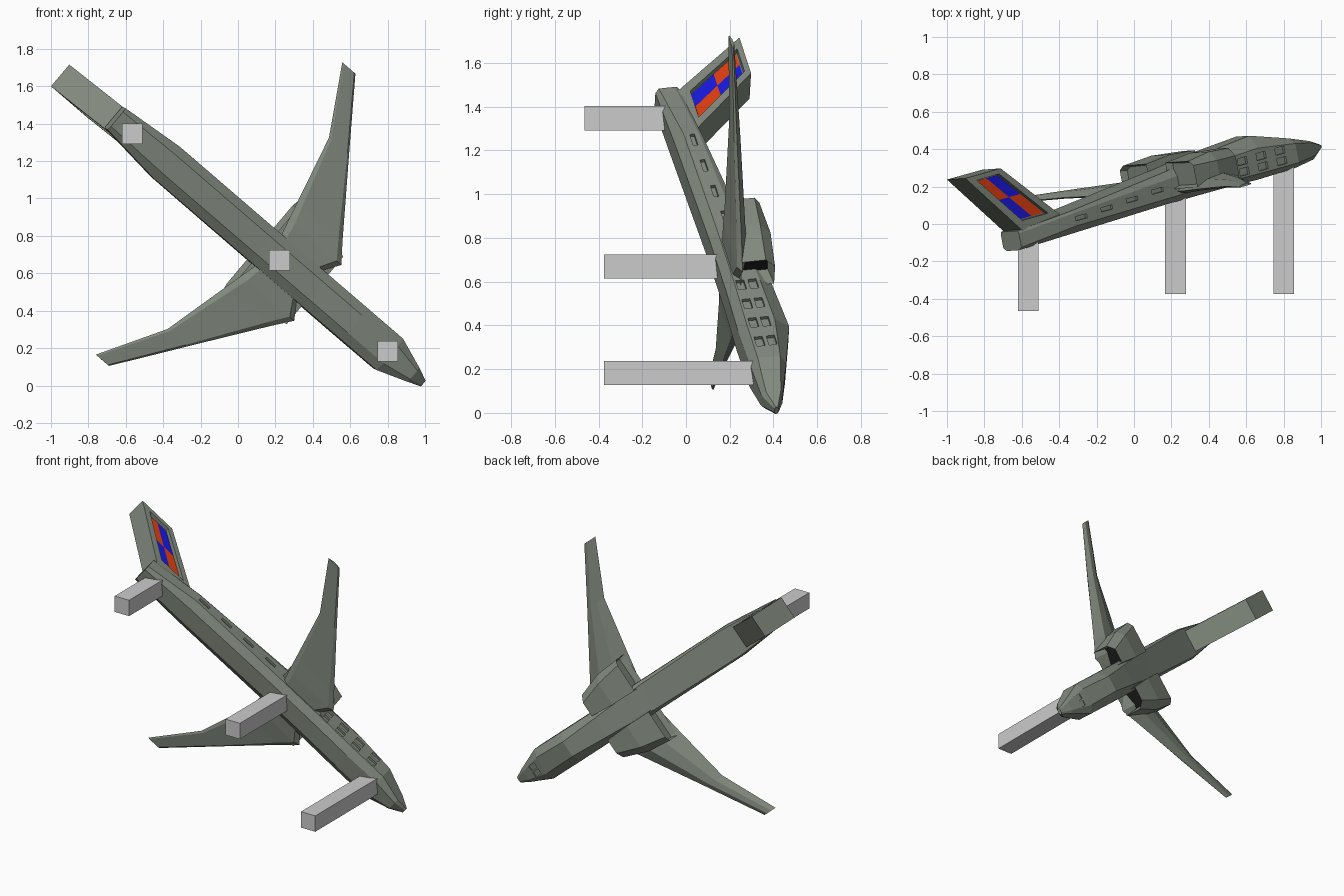
import bpy, bmesh
from mathutils import Matrix, Vector

cube = bpy.data.objects.get("Cube")
if cube:
    bpy.data.objects.remove(cube, do_unlink=True)

# Aircraft frame: side, forward and up axes, tilted in the world
FWD = Vector((0.742, 0.208, -0.638)).normalized()
SIDE = Vector((0.640, 0.044, 0.767))
SIDE = (SIDE - FWD * SIDE.dot(FWD)).normalized()
UP = SIDE.cross(FWD)
FRAME = Matrix((SIDE, FWD, UP)).transposed().to_4x4()
FRAME.translation = Vector((-0.065, 0.165, 0.915))


def material(name, rgb):
    m = bpy.data.materials.new(name)
    m.use_nodes = True
    m.diffuse_color = (*rgb, 1)
    node = next(n for n in m.node_tree.nodes if n.type == 'BSDF_PRINCIPLED')
    node.inputs["Base Color"].default_value = (*rgb, 1)
    node.inputs["Roughness"].default_value = 0.7
    return m


HULL = material("grey_green", (0.23, 0.26, 0.215))
PEG = material("light_grey", (0.6, 0.6, 0.6))
RED = material("red", (0.75, 0.05, 0.005))
BLUE = material("blue", (0.01, 0.01, 0.75))
BLACK = material("black", (0.01, 0.01, 0.01))


def finish(bm, name, mats, matrix=FRAME):
    bmesh.ops.recalc_face_normals(bm, faces=bm.faces)
    bm.transform(matrix)
    mesh = bpy.data.meshes.new(name)
    bm.to_mesh(mesh)
    bm.free()
    for m in mats:
        mesh.materials.append(m)
    ob = bpy.data.objects.new(name, mesh)
    bpy.context.collection.objects.link(ob)
    return ob


def loft(bm, sections):
    """Skin closed rings of equal count and cap both ends."""
    rings = [[bm.verts.new(p) for p in sec] for sec in sections]
    n = len(rings[0])
    for a, b in zip(rings, rings[1:]):
        for i in range(n):
            j = (i + 1) % n
            bm.faces.new((a[i], a[j], b[j], b[i]))
    return bm.faces.new(rings[0]), bm.faces.new(rings[-1])


def box(bm, centre, size, turn=None):
    m = Matrix.Translation(centre) @ (turn or Matrix()) @ Matrix.Diagonal((*size, 1))
    bmesh.ops.create_cube(bm, size=1, matrix=m)


def carve(target, bm):
    """Cut recesses out of a part, then drop the cutter."""
    cutter = finish(bm, "recess_cutter", [HULL])
    cutter.hide_render = True
    mod = target.modifiers.new("recesses", 'BOOLEAN')
    mod.operation = 'DIFFERENCE'
    mod.solver = 'EXACT'
    mod.object = cutter
    bpy.context.view_layer.objects.active = target
    bpy.ops.object.modifier_apply(modifier=mod.name)
    bpy.data.objects.remove(cutter, do_unlink=True)


# Fuselage: forward, bottom half width, bottom, half width, lower and upper
# chine, top half width, top
stations = [
    (-.82, .05, -.14, .075, -.125, -.05, .07, -.035),
    (-.45, .06, -.13, .11, -.09, -.02, .10, -.005),
    (.25, .06, -.115, .11, -.08, .02, .09, .06),
    (.62, .06, -.115, .11, -.08, .04, .07, .10),
    (.90, .06, -.12, .11, -.085, .05, .055, .12),
    (1.16, .06, -.115, .11, -.085, .02, .06, .05),
    (1.33, .03, -.10, .05, -.08, -.01, .03, .0),
    (1.41, .01, -.055, .02, -.05, -.04, .01, -.035),
]
bm = bmesh.new()
rings = []
for f, hb, bot, hw, c1, c2, ht, top in stations:
    half = [(hb, bot), (hw, c1), (hw, c2), (ht, top)]
    rings.append([(s, f, u) for s, u in half] + [(-s, f, u) for s, u in reversed(half)])
loft(bm, rings)
fuselage = finish(bm, "fuselage", [HULL])

# Recessed windows: paired forward, single slots aft, panes on the nose
bm = bmesh.new()
for side in (-1, 1):
    for i in range(4):
        for u in (-.052, .005):
            box(bm, (side * .11, .64 + .135 * i, u), (.03, .065, .038))
        box(bm, (side * .11, -.4 + .185 * i, -.052 + .009 * i), (.03, .08, .022))
    box(bm, (side * .024, 1.235, .032), (.035, .06, .022), Matrix.Rotation(-.28, 4, 'X'))
carve(fuselage, bm)

# Wings: span, leading edge, trailing edge, underside, thickness
wing_stations = [
    (.08, .57, .30, -.075, .07),
    (.195, .65, .27, -.07, .065),
    (.30, .57, .245, -.06, .055),
    (.67, .30, .155, -.035, .035),
    (1.023, .045, -.05, -.008, .014),
]


def wing_ring(side, s, le, te, u, t):
    c = le - te
    pts = [(le, u + .3 * t), (le - .3 * c, u + t), (le - .65 * c, u + .9 * t),
           (te, u + .25 * t), (te + .1 * c, u), (le - .1 * c, u)]
    return [(side * s, f, h) for f, h in pts]


for side, label in ((1, "upper"), (-1, "lower")):
    bm = bmesh.new()
    loft(bm, [wing_ring(side, *w) for w in wing_stations])
    wing = finish(bm, label + "_wing", [HULL])

    # Row of slots along the top of the wing
    bm = bmesh.new()
    for i in range(7):
        k = i / 6
        s = .36 + .54 * k
        f = .385 - .345 * k
        box(bm, (side * s, f, .006 + .003 * k), (.055, .018, .016),
            Matrix.Rotation(side * -.57, 4, 'Z'))
    carve(wing, bm)

    # Engine nacelle with a dark intake mouth and exhaust
    bm = bmesh.new()
    mouth = [(.09, -.05), (.235, -.05), (.235, .06), (.19, .105), (.09, .105)]
    middle = [(.08, -.05), (.29, -.05), (.29, .07), (.24, .12), (.08, .12)]
    tail = [(.08, -.04), (.305, -.04), (.305, .08), (.27, .105), (.08, .105)]
    ends = loft(bm, [[(side * s, f, u) for s, u in ring]
                     for f, ring in ((.63, mouth), (.45, middle), (.27, tail))])
    bmesh.ops.recalc_face_normals(bm, faces=bm.faces)
    for face, push in zip(ends, (-.09, .04)):
        bmesh.ops.inset_region(bm, faces=[face], thickness=.016)
        face.material_index = 1 if push < 0 else 0
        bmesh.ops.translate(bm, verts=face.verts, vec=(0, push, 0))
    finish(bm, label + "_nacelle", [HULL, BLACK])


# Swept slab tail fin
def fin_point(chord, height, s):
    rear = -.81 - .305 * height
    front = -.505 - .355 * height
    return (s, rear + (front - rear) * chord, -.02 + .335 * height)


def fin_slab(bm, c0, c1, h0, h1, s0, s1):
    corners = ((c0, h0), (c1, h0), (c1, h1), (c0, h1))
    return loft(bm, [[fin_point(c, h, s) for c, h in corners] for s in (s0, s1)])


bm = bmesh.new()
fin_slab(bm, 0, 1, -.1, 1, -.076, .076)
fin = finish(bm, "tail_fin", [HULL])
bm = bmesh.new()
for side in (-1, 1):
    fin_slab(bm, .2, .82, .1, .92, side * .05, side * .1)
carve(fin, bm)

# Checked red and blue panels on the floor of each fin recess
for side, label in ((1, "upper"), (-1, "lower")):
    bm = bmesh.new()
    for i in range(2):
        for j in range(2):
            old = set(bm.faces)
            c, h = .22 + .29 * i, .12 + .39 * j
            fin_slab(bm, c, c + .29, h, h + .39, side * .048, side * .054)
            for face in set(bm.faces) - old:
                face.material_index = 0 if i != j else 1
    finish(bm, label + "_fin_stripes", [RED, BLUE])

# Three square support pegs
for label, x, z, y0, y1 in (("tail", -.565, 1.347, -.465, -.07),
                            ("middle", .222, .67, -.375, .2),
                            ("nose", .80, .183, -.375, .33)):
    bm = bmesh.new()
    box(bm, (x, (y0 + y1) / 2, z), (.11, y1 - y0, .11))
    finish(bm, label + "_peg", [PEG], Matrix())
